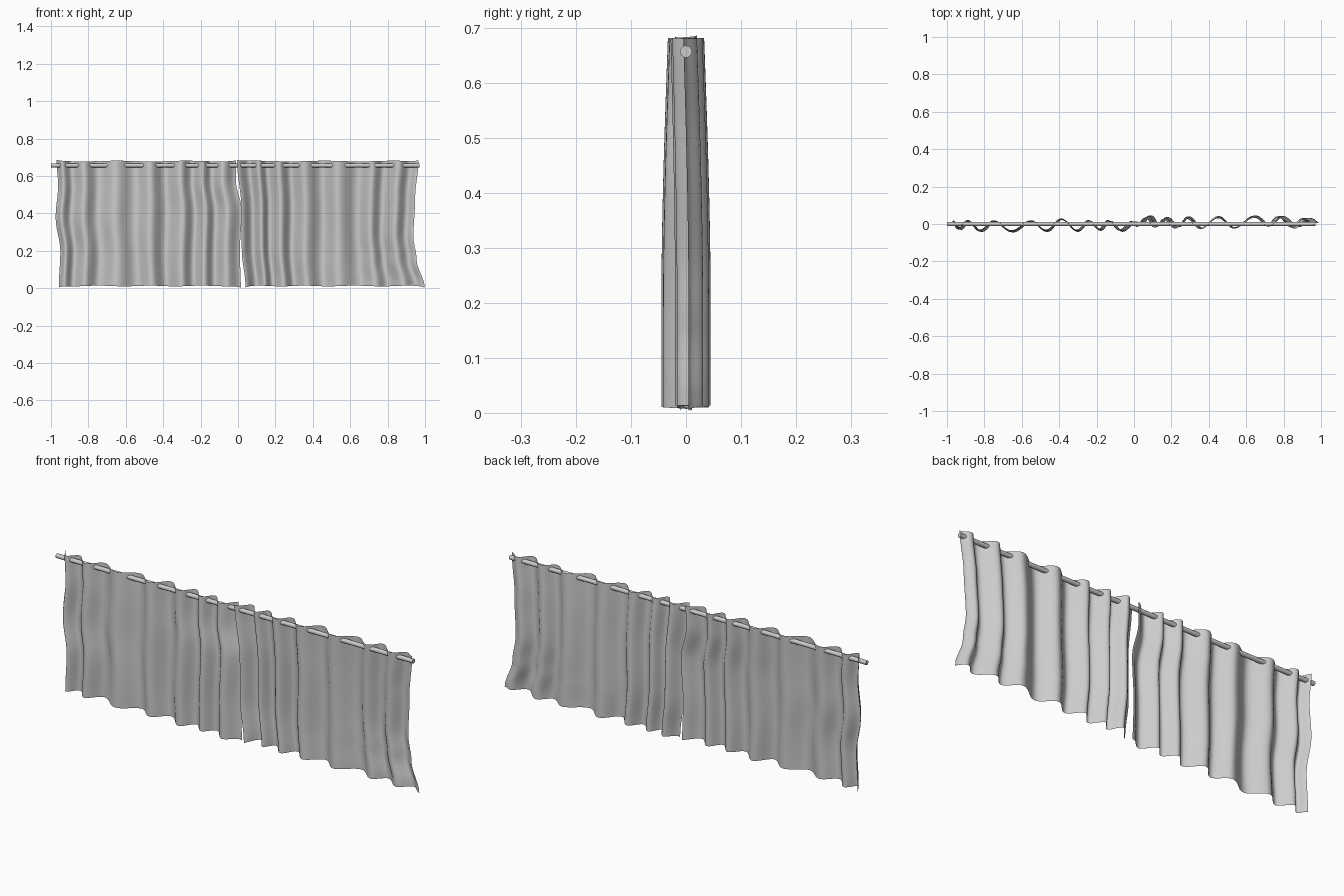
import bpy, bmesh, math

if "Cube" in bpy.data.objects:
    bpy.data.objects.remove(bpy.data.objects["Cube"])

# fold crests along the rod: (x, y) at the heading of each panel
LEFT = [(-.97, .02), (-.94, -.02), (-.89, .022), (-.825, -.03), (-.75, .02),
        (-.655, -.033), (-.55, .02), (-.47, -.03), (-.39, .03), (-.305, -.03),
        (-.245, .022), (-.19, -.025), (-.14, .022), (-.08, -.03), (-.01, .018)]
RIGHT = [(-.005, -.02), (.06, .033), (.11, -.02), (.155, .025), (.22, -.025),
         (.28, .028), (.355, -.028), (.45, .03), (.535, -.025), (.645, .033),
         (.72, -.015), (.78, .03), (.86, -.025), (.92, .02), (.965, -.005)]


def ease(points, t):
    """Smooth interpolation through sorted (t, value) points."""
    for (a, va), (b, vb) in zip(points, points[1:]):
        if t <= b:
            s = (1 - math.cos(math.pi * max(0, (t - a) / (b - a)))) / 2
            return va + (vb - va) * s
    return points[-1][1]


def curtain(name, folds, side, edge_a, edge_b, nu=150, nv=28):
    """Hanging cloth; edge_a / edge_b give the sway of both edges by height."""
    bm = bmesh.new()
    x0, x1 = folds[0][0], folds[-1][0]
    grid = []
    for j in range(nv + 1):
        h = j / nv
        row = []
        for i in range(nu + 1):
            u = i / nu
            x = x0 + (x1 - x0) * u
            y = ease(folds, x)
            # folds swell and lean to one side lower down
            drop = math.sin(min(1, (1 - h) * 1.3) * math.pi / 2)
            y = y * (1 + .06 * drop) + side * .01 * drop
            sway = ease(edge_a, h) * (1 - u) ** 3 + ease(edge_b, h) * u ** 3
            ripple = .006 * math.sin(9 * x + 7 * h) * (1 - h) * math.sin(math.pi * u)
            corner = abs(2 * u - 1) ** 24
            bottom = .012 + .002 * math.sin(23 * x) - .008 * corner
            top = .680 + .002 * math.sin(17 * x) + .005 * corner
            row.append(bm.verts.new((x + sway + ripple, y, bottom + (top - bottom) * h)))
        grid.append(row)
    for a, b in zip(grid, grid[1:]):
        for i in range(nu):
            bm.faces.new((a[i], a[i + 1], b[i + 1], b[i])).smooth = True
    mesh = bpy.data.meshes.new(name)
    bm.to_mesh(mesh)
    bm.free()
    ob = bpy.data.objects.new(name, mesh)
    bpy.context.collection.objects.link(ob)
    return ob


# two cloth panels woven around the rod
curtain("left_curtain", LEFT, -1,
        [(0, .012), (.28, .02), (.55, -.005), (.8, .008), (1, 0)],
        [(0, .025), (.28, .02), (.6, .03), (.85, -.002), (1, 0)])
curtain("right_curtain", RIGHT, 1,
        [(0, .045), (.3, .025), (.6, .024), (1, 0)],
        [(0, .033), (.22, -.01), (.4, -.027), (.7, -.018), (1, 0)])

# curtain rod
bpy.ops.mesh.primitive_cylinder_add(vertices=16, radius=.011, depth=1.97,
                                    location=(-.015, 0, .657),
                                    rotation=(0, math.pi / 2, 0))
bpy.context.object.name = "curtain_rod"
bpy.ops.object.shade_smooth_by_angle()
